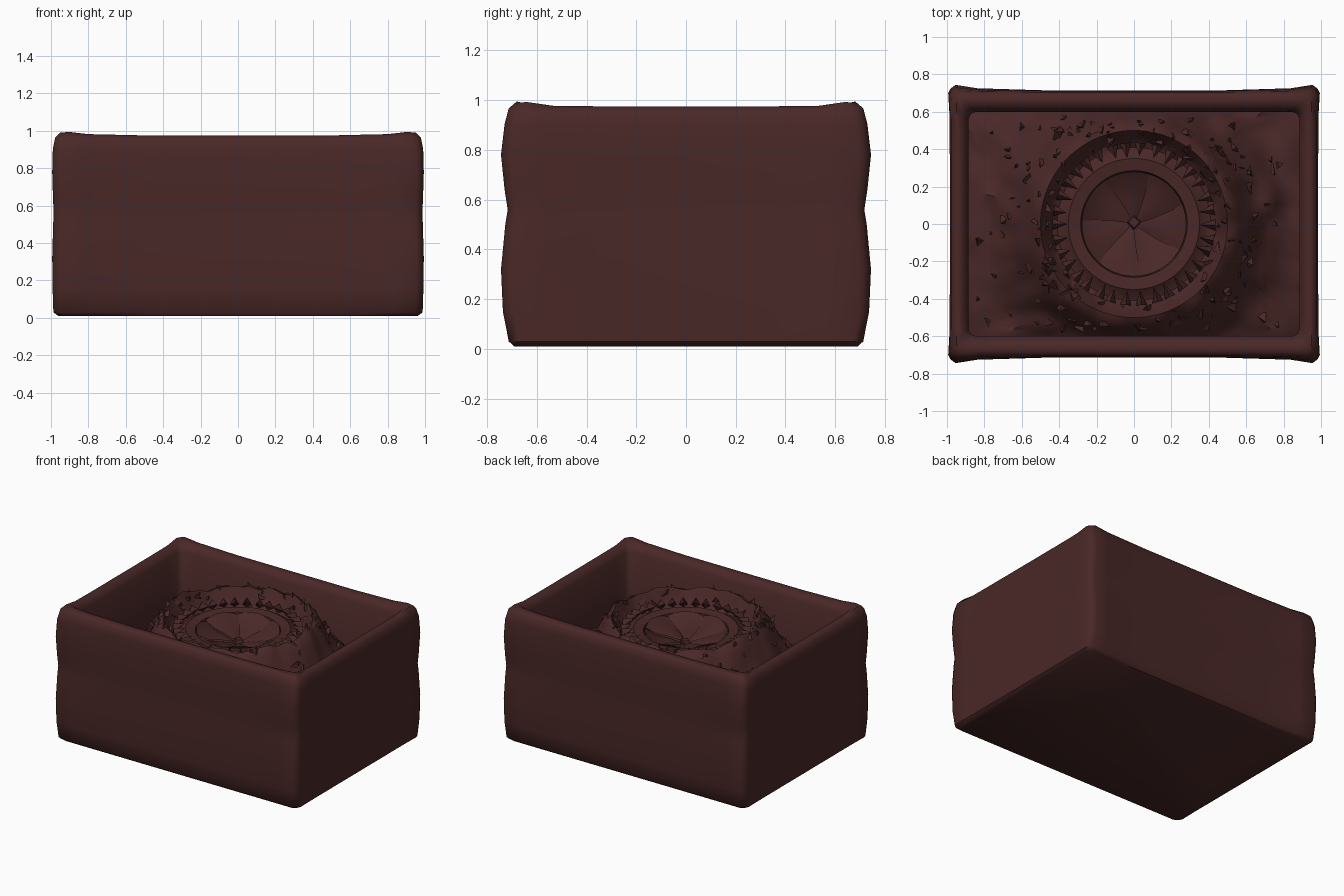
import bpy, bmesh, math, random
from mathutils import Vector, noise

random.seed(4)
cube = bpy.data.objects.get("Cube")
if cube:
    bpy.data.objects.remove(cube, do_unlink=True)

brown = bpy.data.materials.new("dark red brown")
brown.use_nodes = True
colour = (0.066, 0.021, 0.020, 1)
brown.diffuse_color = colour
shader = brown.node_tree.nodes["Principled BSDF"]
shader.inputs["Base Color"].default_value = colour
shader.inputs["Roughness"].default_value = 0.9


def finish(name, bm, smooth=None, fix=False):
    if fix:
        bmesh.ops.recalc_face_normals(bm, faces=bm.faces)
    mesh = bpy.data.meshes.new(name)
    bm.to_mesh(mesh)
    bm.free()
    mesh.materials.append(brown)
    ob = bpy.data.objects.new(name, mesh)
    bpy.context.collection.objects.link(ob)
    if smooth:
        bpy.ops.object.select_all(action='DESELECT')
        ob.select_set(True)
        bpy.context.view_layer.objects.active = ob
        bpy.ops.object.shade_smooth_by_angle(angle=math.radians(smooth))
    return ob


def bridge(bm, a, b):
    n = len(a)
    for i in range(n):
        bm.faces.new((a[i], a[(i + 1) % n], b[(i + 1) % n], b[i]))


def lerp_profile(profile, r):
    for (r0, z0), (r1, z1) in zip(profile, profile[1:]):
        if r <= r1:
            return z0 + (z1 - z0) * (r - r0) / (r1 - r0)
    return profile[-1][1]


# Box shell: rounded rectangles stacked up the outside, over the rim, down inside
# half width, half depth, height, corner bulge, corner lift
LOOPS = [(.96, .69, .01, 0, 0), (.985, .705, .03, .008, 0), (.985, .715, .15, .022, 0),
         (.985, .715, .32, .03, 0), (.985, .715, .5, .012, 0), (.985, .715, .56, .002, 0),
         (.985, .715, .64, .015, 0), (.985, .715, .78, .03, 0), (.985, .712, .9, .018, .005),
         (.975, .705, .955, .008, .015), (.95, .68, .975, 0, .025), (.92, .635, .97, 0, .015),
         (.885, .6, .93, 0, 0), (.885, .6, .42, 0, 0)]


def rounded_loop(bm, hx, hy, z, bulge, lift):
    quarter = [(hx, hy * .5, 0), (hx, hy - .14, .1), (hx, hy - .04, .7),
               (hx - .012, hy - .012, .6), (hx - .04, hy, .8), (hx - .15, hy, .3),
               (hx * .5, hy, 0)]
    verts = []
    for sx, sy in ((1, 1), (-1, 1), (-1, -1), (1, -1)):
        points = quarter if sx * sy > 0 else quarter[::-1]
        for x, y, k in points:
            verts.append(bm.verts.new((sx * (x + bulge * k * .4),
                                       sy * (y + bulge * k * 1.2), z + lift * k)))
    return verts


bm = bmesh.new()
loops = [rounded_loop(bm, *spec) for spec in LOOPS]
for a, b in zip(loops, loops[1:]):
    bridge(bm, a, b)
bm.faces.new(loops[0][::-1])
bm.faces.new(loops[-1])
finish("box_shell", bm, 50, True)

# Mound of rough sand, with a funnel in its middle
MOUND = [(0, .69), (.2, .71), (.275, .75), (.285, .81), (.35, .82), (.4, .78), (.44, .80),
         (.5, .9), (.54, .88), (.6, .78), (.66, .67), (.8, .54), (1.1, .45)]
SIDES = 96


def mound_height(x, y):
    r = math.hypot(x, y)
    rough = min(1, max(0, (r - .4) / .08))
    return lerp_profile(MOUND, r) + rough * .045 * noise.noise(Vector((x * 9, y * 9, 2)))


bm = bmesh.new()
rings = []
INNER = (.21, .275, .285, .32, .35, .38, .41, .44, .47, .5, .53, .56)
for step in range(len(INNER) + 10):
    ring = []
    for i in range(SIDES):
        t = 2 * math.pi * i / SIDES
        c, s = math.cos(t), math.sin(t)
        if step < len(INNER):
            r = INNER[step]
        else:
            wall = min(.89 / max(abs(c), .001), .605 / max(abs(s), .001))
            r = .56 + (wall - .56) * (step - len(INNER) + 1) / 10
        ring.append(bm.verts.new((r * c, r * s, mound_height(r * c, r * s))))
    rings.append(ring)
for a, b in zip(rings, rings[1:]):
    bridge(bm, b, a)
bm.faces.new(rings[0])
finish("sand_mound", bm, 35, True)

# Seven overlapping folds closing the throat
bm = bmesh.new()
FOLDS = 7
for i in range(FOLDS):
    a = 2 * math.pi * i / FOLDS + .2
    rows = []
    for r, z in ((.03, .715), (.12, .735), (.21, .75), (.28, .79)):
        row = []
        for k in range(6):
            f = k / 5
            t = a + (f * 1.05) * 2 * math.pi / FOLDS + r * .5
            lift = .025 * math.sin(math.pi * f) * (r / .28) + .012 * f
            row.append(bm.verts.new((r * math.cos(t), r * math.sin(t), z + lift)))
        rows.append(row)
    for p, q in zip(rows, rows[1:]):
        for k in range(5):
            bm.faces.new((p[k], q[k], q[k + 1], p[k + 1]))
finish("throat_folds", bm, 40)

# Small beak at the centre
bm = bmesh.new()
bmesh.ops.create_cone(bm, cap_ends=True, segments=4, radius1=.05, radius2=.03, depth=.05)
bmesh.ops.translate(bm, verts=bm.verts, vec=(0, .01, .72))
finish("centre_beak", bm)

# Ring of teeth leaning in from the bank
bm = bmesh.new()
TEETH = 34
for i in range(TEETH):
    t = 2 * math.pi * (i + random.uniform(-.12, .12)) / TEETH
    out = Vector((math.cos(t), math.sin(t), 0))
    side = Vector((-out.y, out.x, 0))
    base = out * .435 + Vector((0, 0, .80))
    tip = bm.verts.new(out * random.uniform(.35, .37) + Vector((0, 0, .85)))
    foot = [bm.verts.new(base + side * .03), bm.verts.new(base + Vector((0, 0, .05))),
            bm.verts.new(base - side * .03), bm.verts.new(base - Vector((0, 0, .03)))]
    for k in range(4):
        bm.faces.new((foot[k], foot[(k + 1) % 4], tip))
    bm.faces.new(foot[::-1])
finish("teeth", bm, None, True)

# Loose shards scattered over the bank and the sand
bm = bmesh.new()
for i in range(240):
    t = random.uniform(0, 2 * math.pi)
    r = random.uniform(.45, .68) if i < 170 else random.uniform(.6, .95)
    x, y = r * math.cos(t), r * math.sin(t)
    if abs(x) > .84 or abs(y) > .56:
        continue
    size = random.uniform(.015, .035)
    centre = Vector((x, y, mound_height(x, y)))
    turn = random.uniform(0, 6)
    foot = [bm.verts.new(centre + Vector((size * math.cos(turn + k * 2.1),
                                          size * math.sin(turn + k * 2.1), -.01)))
            for k in range(3)]
    tip = bm.verts.new(centre + Vector((random.uniform(-size, size),
                                        random.uniform(-size, size), size * .9)))
    for k in range(3):
        bm.faces.new((foot[k], foot[(k + 1) % 3], tip))
    bm.faces.new(foot[::-1])
finish("sand_shards", bm, None, True)
